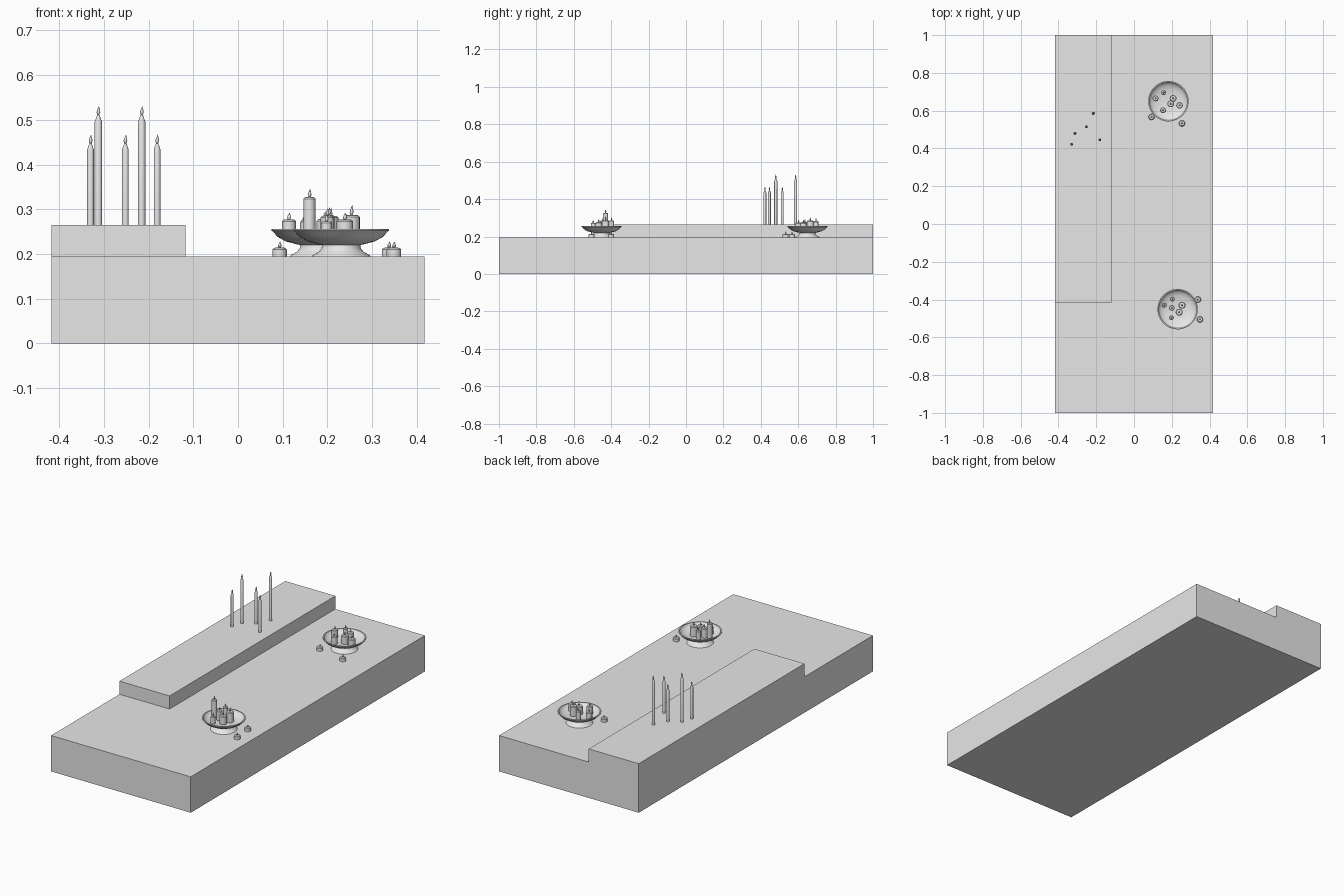
import bpy, bmesh, math
from mathutils import Vector

if "Cube" in bpy.data.objects:
    bpy.data.objects.remove(bpy.data.objects["Cube"])

grey = bpy.data.materials.new("plain_grey")
grey.diffuse_color = (0.8, 0.8, 0.8, 1)
grey.use_nodes = True
grey.node_tree.nodes["Principled BSDF"].inputs["Base Color"].default_value = grey.diffuse_color


def finish(bm, name, smooth=True):
    bmesh.ops.recalc_face_normals(bm, faces=bm.faces[:])
    me = bpy.data.meshes.new(name)
    bm.to_mesh(me)
    bm.free()
    ob = bpy.data.objects.new(name, me)
    bpy.context.collection.objects.link(ob)
    me.materials.append(grey)
    if smooth:
        bpy.ops.object.select_all(action='DESELECT')
        ob.select_set(True)
        bpy.context.view_layer.objects.active = ob
        bpy.ops.object.shade_smooth_by_angle(angle=math.radians(35))
    return ob


def lathe(bm, profile, x, y, steps, lean=0.0):
    """Revolve (radius, z) points about a vertical axis; lean shifts the top in x."""
    z0, z1 = profile[0][1], profile[-1][1]
    rings = []
    for r, z in profile:
        cx = x + (lean * ((z - z0) / (z1 - z0)) ** 2 if lean else 0)
        if r < 1e-6:
            rings.append([bm.verts.new((cx, y, z))])
        else:
            rings.append([bm.verts.new((cx + r * math.cos(2 * math.pi * i / steps),
                                        y + r * math.sin(2 * math.pi * i / steps), z))
                          for i in range(steps)])
    for a, b in zip(rings, rings[1:]):
        for i in range(steps):
            j = (i + 1) % steps
            quad = [a[i % len(a)], a[j % len(a)], b[j % len(b)], b[i % len(b)]]
            quad = list(dict.fromkeys(quad))
            if len(quad) > 2:
                bm.faces.new(quad)


def flame(bm, x, y, z0, z1):
    h = z1 - z0
    lathe(bm, [(0, z0), (0.0025, z0 + 0.1 * h), (0.0042, z0 + 0.33 * h),
               (0.0032, z0 + 0.58 * h), (0.0012, z0 + 0.83 * h), (0, z1)],
          x, y, 10, 0.0015)


def pillar(name, x, y, r, z0, top, tip):
    bm = bmesh.new()
    lathe(bm, [(0, z0), (r, z0), (r, top - 0.004), (r * 0.8, top - 0.0005),
               (r * 0.6, top), (0, top - 0.001)], x, y, 20)
    flame(bm, x, y, top - 0.002, tip)
    finish(bm, name)


def taper(name, x, y, r, z0, shoulder, tip):
    bm = bmesh.new()
    neck = tip - 0.020
    lathe(bm, [(0, z0), (r, z0), (r, shoulder), (r * 0.75, shoulder + 0.006),
               (r * 0.35, neck), (0, neck + 0.001)], x, y, 16)
    flame(bm, x, y, neck - 0.001, tip)
    finish(bm, name)


# stepped slab: a box with one corner of its top raised into a ledge
X0, X1, DECK, LEDGE = -0.4175, 0.4175, 0.194, 0.265
bm = bmesh.new()
bmesh.ops.create_cube(bm, size=1)
for v in bm.verts:
    v.co = Vector((v.co.x * (X1 - X0), v.co.y * 2, (v.co.z + 0.5) * DECK))
for co, no in (((-0.118, 0, 0), (1, 0, 0)), ((0, -0.416, 0), (0, 1, 0))):
    bmesh.ops.bisect_plane(bm, geom=bm.verts[:] + bm.edges[:] + bm.faces[:],
                           plane_co=co, plane_no=no)
bm.normal_update()
corner = [f for f in bm.faces if f.normal.z > 0.9
          and f.calc_center_median().x < -0.118 and f.calc_center_median().y > -0.416]
new = bmesh.ops.extrude_face_region(bm, geom=corner)["geom"]
for v in new:
    if isinstance(v, bmesh.types.BMVert):
        v.co.z = LEDGE
old = [f for f in corner if f.is_valid]
if old:
    bmesh.ops.delete(bm, geom=old, context='FACES_ONLY')
bmesh.ops.dissolve_limit(bm, angle_limit=0.01, verts=bm.verts[:], edges=bm.edges[:])
finish(bm, "stepped_slab", smooth=False)

# footed bowls
bowl = [(0, 0.194), (0.066, 0.194), (0.064, 0.197), (0.050, 0.205), (0.044, 0.212),
        (0.043, 0.220), (0.052, 0.222), (0.075, 0.228), (0.093, 0.238), (0.104, 0.250),
        (0.107, 0.252), (0.107, 0.256), (0.101, 0.256), (0.098, 0.249), (0.088, 0.241),
        (0.072, 0.234), (0.042, 0.229), (0, 0.228)]
for name, x, y in (("front_bowl", 0.231, -0.451), ("back_bowl", 0.182, 0.65)):
    bm = bmesh.new()
    lathe(bm, bowl, x, y, 48)
    finish(bm, name)

# candles in the bowls: x, y, radius, top, flame tip
bowl_candles = {
    "front": [(0.160, -0.430, 0.0134, 0.327, 0.346), (0.2035, -0.398, 0.0125, 0.287, 0.305),
              (0.254, -0.430, 0.0185, 0.287, 0.310), (0.239, -0.467, 0.0185, 0.277, 0.293),
              (0.198, -0.496, 0.0125, 0.273, 0.290), (0.200, -0.444, 0.0150, 0.285, 0.303)],
    "back": [(0.114, 0.665, 0.0155, 0.277, 0.293), (0.157, 0.695, 0.0125, 0.283, 0.300),
             (0.207, 0.665, 0.0180, 0.285, 0.303), (0.194, 0.636, 0.0180, 0.278, 0.295),
             (0.241, 0.628, 0.0175, 0.275, 0.290), (0.154, 0.602, 0.0155, 0.275, 0.290)]}
for side, rows in bowl_candles.items():
    for i, (x, y, r, top, tip) in enumerate(rows):
        pillar(f"{side}_bowl_candle_{i + 1}", x, y, r, 0.233, top, tip)

# low candles standing on the slab
for i, (x, y) in enumerate([(0.338, -0.400), (0.349, -0.505), (0.093, 0.567), (0.254, 0.533)]):
    pillar(f"low_candle_{i + 1}", x, y, 0.0162, DECK, 0.214, 0.228)

# tall tapers on the ledge
for i, (x, y, tall) in enumerate([(-0.330, 0.422, 0), (-0.3125, 0.480, 1), (-0.252, 0.515, 0),
                                  (-0.2155, 0.586, 1), (-0.181, 0.446, 0)]):
    taper(f"taper_candle_{i + 1}", x, y, 0.0083 if tall else 0.0075, LEDGE,
          0.495 if tall else 0.433, 0.531 if tall else 0.467)
